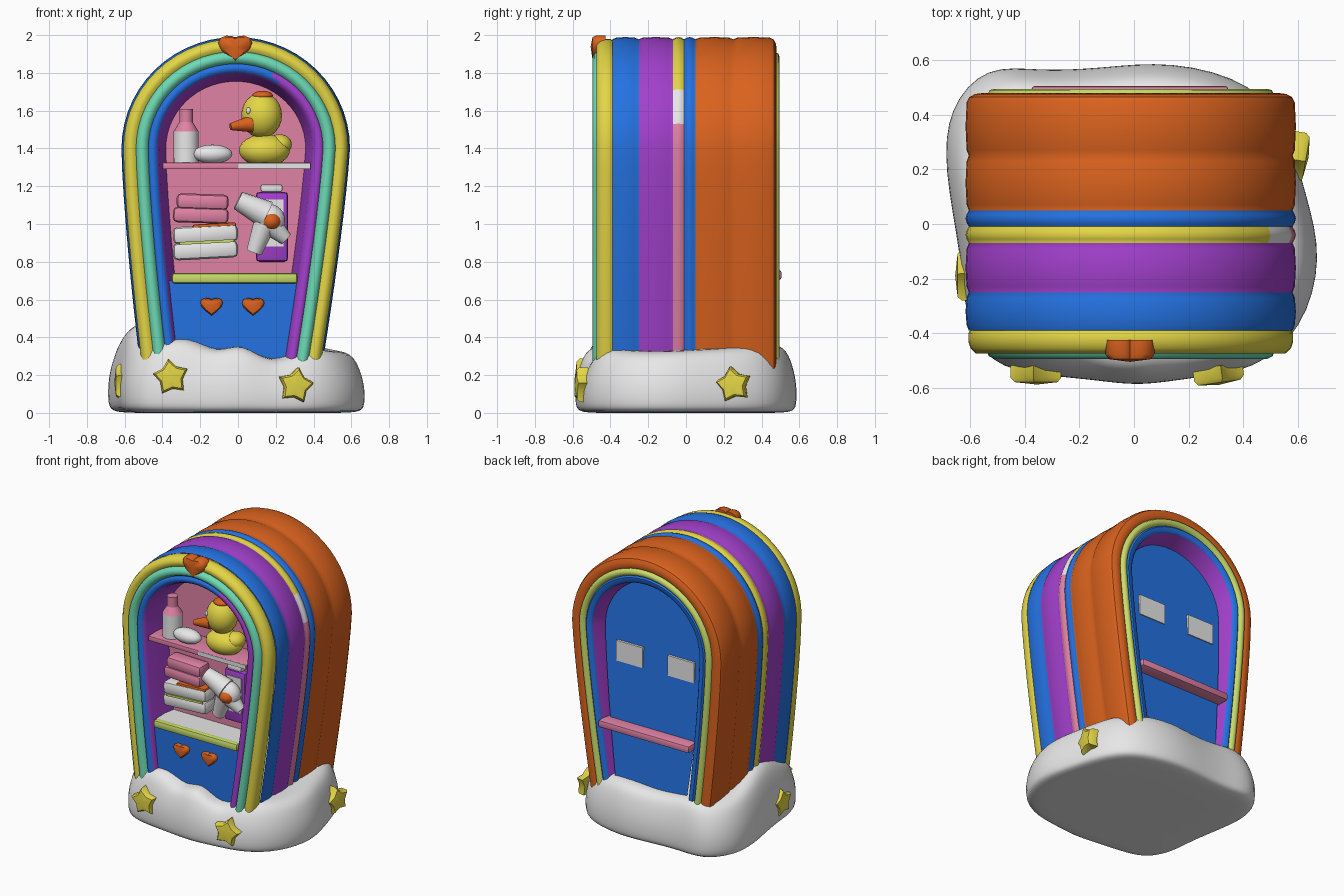
import bpy, bmesh, math
from mathutils import Vector, Matrix

cube = bpy.data.objects.get("Cube")
if cube:
    bpy.data.objects.remove(cube, do_unlink=True)


# Materials
def material(name, *rgb):
    lin = [((c / 255 + 0.055) / 1.055) ** 2.4 for c in rgb] + [1]
    m = bpy.data.materials.new(name)
    m.use_nodes = True
    m.diffuse_color = lin
    m.node_tree.nodes["Principled BSDF"].inputs["Base Color"].default_value = lin
    return m


yellow = material("yellow", 228, 214, 70)
orange = material("orange", 218, 98, 30)
blue = material("blue", 36, 114, 226)
purple = material("purple", 162, 64, 204)
teal = material("teal", 108, 218, 180)
pink = material("pink", 224, 130, 164)
white = material("white", 232, 232, 232)
lime = material("lime", 200, 220, 105)


def finish(name, bm, mats, angle=40):
    bmesh.ops.recalc_face_normals(bm, faces=bm.faces)
    me = bpy.data.meshes.new(name)
    bm.to_mesh(me)
    bm.free()
    ob = bpy.data.objects.new(name, me)
    bpy.context.collection.objects.link(ob)
    for m in mats:
        me.materials.append(m)
    bpy.ops.object.select_all(action="DESELECT")
    ob.select_set(True)
    bpy.context.view_layer.objects.active = ob
    bpy.ops.object.shade_smooth_by_angle(angle=math.radians(angle))
    return ob


def box(name, mat, x, y, z, bevel=0.01, taper=1.0, tilt=0):
    """Box from (min, max) ranges; taper narrows the bottom."""
    bm = bmesh.new()
    bmesh.ops.create_cube(bm, size=1)
    size = Vector((x[1] - x[0], y[1] - y[0], z[1] - z[0]))
    mid = Vector((sum(x), sum(y), sum(z))) / 2
    for v in bm.verts:
        if v.co.z < 0:
            v.co.x *= taper
        v.co = v.co * size
    if bevel:
        bmesh.ops.bevel(bm, geom=bm.edges[:], offset=bevel, segments=2, profile=0.5, affect="EDGES")
    bm.transform(Matrix.Translation(mid) @ Matrix.Rotation(math.radians(tilt), 4, "Y"))
    return finish(name, bm, [mat])


def blob(name, mat, loc, radii):
    bm = bmesh.new()
    bmesh.ops.create_uvsphere(bm, u_segments=20, v_segments=12, radius=1)
    bm.transform(Matrix.Translation(loc) @ Matrix.Diagonal((*radii, 1)))
    return finish(name, bm, [mat], 60)


def rod(name, mat, a, b, r1, r2):
    a, b = Vector(a), Vector(b)
    bm = bmesh.new()
    bmesh.ops.create_cone(bm, cap_ends=True, segments=16, radius1=r1, radius2=r2, depth=(b - a).length)
    turn = (b - a).to_track_quat("Z", "Y").to_matrix().to_4x4()
    bm.transform(Matrix.Translation((a + b) / 2) @ turn)
    return finish(name, bm, [mat])


def puff(name, mat, outline, loc, depth, turn=0, spin=0):
    """Cushioned flat shape facing -y, then turned about z."""
    bm = bmesh.new()
    rings = [[bm.verts.new((x * s, y * s, d * depth)) for x, y in outline]
             for s, d in ((1, -1), (1, 0.3), (0.85, 0.75))]
    for r0, r1 in zip(rings, rings[1:]):
        for i in range(len(outline)):
            j = (i + 1) % len(outline)
            bm.faces.new((r0[i], r0[j], r1[j], r1[i]))
    tip = bm.verts.new((0, 0, depth))
    for i in range(len(outline)):
        bm.faces.new((rings[-1][i], rings[-1][(i + 1) % len(outline)], tip))
    bm.faces.new(rings[0])
    bm.transform(Matrix.Translation(loc) @ Matrix.Rotation(math.radians(turn), 4, "Z")
                 @ Matrix.Rotation(math.pi / 2, 4, "X") @ Matrix.Rotation(math.radians(spin), 4, "Z"))
    return finish(name, bm, [mat], 50)


# Arch outline: leaning legs under a half ellipse, inset by d
CX, SPRING, BASE = -0.012, 1.4, 0.2


def arch(d):
    leg = []
    for i in range(10):
        z = BASE + (SPRING - BASE) * i / 10
        leg.append((0.605 - 0.13 * ((SPRING - z) / 1.2) ** 1.3 - d, z))
    top = [((0.605 - d) * math.cos(a), SPRING + (0.59 - d) * math.sin(a))
           for a in (math.pi * k / 28 for k in range(29))]
    pts = leg + top + [(-x, z) for x, z in reversed(leg)]
    return [(x + CX - 0.021 * max(0, SPRING - z), z) for x, z in pts]


def sweep(name, profile, mats, rule=None):
    """Sweep (y, inset, material) stations along the arch."""
    bm = bmesh.new()
    rows = [[bm.verts.new((x, y, z)) for x, z in arch(d)] for y, d, m in profile]
    for r0, r1, p in zip(rows, rows[1:], profile):
        for i in range(len(r0) - 1):
            f = bm.faces.new((r0[i], r0[i + 1], r1[i + 1], r1[i]))
            c = f.calc_center_median()
            m = rule(p[2], c) if rule else p[2]
            f.material_index = mats.index(m)
    return finish(name, bm, mats, 50)


# Hood: one rounded band per colour
bands = [(-0.39, -0.25, blue), (-0.25, -0.07, purple), (-0.07, -0.01, yellow),
         (-0.01, 0.05, blue), (0.05, 0.25, orange), (0.25, 0.465, orange)]
profile = []
for y0, y1, m in bands:
    e = min(0.02, (y1 - y0) / 4)
    profile += [(y0, 0.012, m), (y0 + e, 0.004, m), ((y0 + y1) / 2, 0, m), (y1 - e, 0.004, m)]
profile.append((0.465, 0.014, orange))


def band_rule(m, c):
    if m == yellow and c.x > 0.3 and c.z < 1.72:
        return pink if c.z < 1.5 else white
    return m


sweep("hood_bands", profile, [blue, purple, yellow, orange, pink, white], band_rule)

# Front rim: yellow, teal and blue tubes, then the purple reveal
front = [(-0.385, 0.02, yellow), (-0.40, 0.01, yellow), (-0.43, 0.01, yellow), (-0.455, 0.018, yellow),
         (-0.474, 0.038, yellow), (-0.474, 0.06, yellow), (-0.462, 0.077, teal),
         (-0.484, 0.085, teal), (-0.495, 0.107, teal), (-0.486, 0.13, teal), (-0.465, 0.142, blue),
         (-0.476, 0.15, blue), (-0.478, 0.17, blue), (-0.465, 0.188, purple),
         (-0.44, 0.2, purple), (-0.25, 0.235, purple)]
sweep("front_rim", front, [yellow, teal, blue, purple],
      lambda m, c: purple if m == blue and c.x > 0.2 else m)

# Back rim: orange shoulder, lime and blue tubes, then the purple reveal
back = [(0.465, 0.014, orange), (0.476, 0.035, orange), (0.48, 0.065, orange), (0.472, 0.08, lime),
        (0.49, 0.088, lime), (0.495, 0.105, lime), (0.488, 0.122, lime), (0.475, 0.13, blue),
        (0.485, 0.14, blue), (0.482, 0.17, blue), (0.47, 0.18, purple), (0.32, 0.215, purple)]
sweep("back_rim", back, [orange, lime, blue, purple])

# Inner walls; the back one leans inward toward the top
for name, y, lean, d, m in (("front_wall", -0.25, 0, 0.235, pink), ("back_wall", 0.455, 0.07, 0.212, blue)):
    bm = bmesh.new()
    bm.faces.new([bm.verts.new((x, y - lean * (z - BASE), z)) for x, z in arch(d)])
    finish(name, bm, [m])

# Counter, shelves and panels
box("counter_panel", blue, (-0.385, 0.335), (-0.43, -0.24), (0.2, 0.7), 0, 0.8)
box("counter_edge", lime, (-0.35, 0.315), (-0.465, -0.42), (0.685, 0.74), 0.015)
box("counter_top", white, (-0.35, 0.315), (-0.43, -0.24), (0.69, 0.737), 0)
box("front_shelf", pink, (-0.4, 0.385), (-0.45, -0.24), (1.29, 1.325), 0.006)
box("shelf_edge", white, (0.0, 0.38), (-0.455, -0.448), (1.293, 1.323), 0)
box("back_shelf", pink, (-0.375, 0.345), (0.36, 0.505), (0.705, 0.755), 0.01)
for side, x in (("left", 0.175), ("right", -0.235)):
    box("back_plate_" + side, white, (x - 0.105, x + 0.105), (0.36, 0.395), (1.16, 1.305), 0)

# Hearts and stars
heart = []
for k in range(20):
    t = math.tau * k / 20
    heart.append((math.sin(t) ** 3, (13 * math.cos(t) - 3.5 * math.cos(2 * t) - 1.5 * math.cos(3 * t)) / 16))
star = [((1 if k % 2 == 0 else 0.64) * math.sin(math.pi * k / 5),
         (1 if k % 2 == 0 else 0.64) * math.cos(math.pi * k / 5)) for k in range(10)]


def scaled(pts, s):
    return [(x * s, y * s) for x, y in pts]


puff("crest_heart", orange, scaled(heart, 0.09), (-0.015, -0.465, 1.94), 0.04)
for side, x in (("left", 0.08), ("right", -0.14)):
    puff("door_heart_" + side, orange, scaled(heart, 0.06), (x, -0.435, 0.57), 0.03)
for name, loc, turn, spin in (("front_star_right", (-0.355, -0.553, 0.19), 0, 8),
                              ("front_star_left", (0.305, -0.555, 0.145), 8, -10),
                              ("side_star_left", (0.605, 0.25, 0.15), 80, 10),
                              ("side_star_right", (-0.62, -0.19, 0.16), -90, 5)):
    puff(name, yellow, scaled(star, 0.098), loc, 0.035, turn, spin)

# Cloud base: (x, y, top height) outline lofted and subdivided
outline = [(0.68, -0.12, 0.32), (0.62, 0.1, 0.33), (0.56, 0.32, 0.34), (0.44, 0.51, 0.36),
           (0.13, 0.59, 0.36), (-0.12, 0.56, 0.34), (-0.34, 0.55, 0.36), (-0.53, 0.575, 0.37),
           (-0.67, 0.42, 0.36), (-0.685, 0.2, 0.4), (-0.62, -0.12, 0.5), (-0.61, -0.34, 0.38),
           (-0.52, -0.51, 0.36), (-0.33, -0.545, 0.41), (-0.14, -0.56, 0.3), (0.02, -0.585, 0.38),
           (0.22, -0.55, 0.24), (0.43, -0.53, 0.35), (0.61, -0.38, 0.32)]
bm = bmesh.new()
rings = []
for s, h in ((0.7, 0), (0.98, 0), (1.02, 0.1), (1.02, 0.45), (0.97, 0.78), (0.89, 1.04), (0.65, 1.0)):
    rings.append([bm.verts.new((x * s, y * s, z * h)) for x, y, z in outline])
n = len(outline)
for r0, r1 in zip(rings, rings[1:]):
    for i in range(n):
        bm.faces.new((r0[i], r0[(i + 1) % n], r1[(i + 1) % n], r1[i]))
bm.faces.new(rings[0])
bm.faces.new(rings[-1])
cloud = finish("cloud_base", bm, [white], 180)
cloud.modifiers.new("round", "SUBSURF").levels = 2
cloud.modifiers["round"].render_levels = 2

# Upper shelf: bottle, soap and toy duck
rod("bottle_body", white, (-0.275, -0.35, 1.32), (-0.275, -0.35, 1.49), 0.068, 0.066)
rod("bottle_shoulder", pink, (-0.275, -0.35, 1.49), (-0.275, -0.35, 1.54), 0.066, 0.035)
rod("bottle_neck", pink, (-0.275, -0.35, 1.54), (-0.275, -0.35, 1.61), 0.036, 0.036)
blob("soap", white, (-0.135, -0.38, 1.37), (0.105, 0.06, 0.05))
blob("duck_body", yellow, (0.14, -0.35, 1.39), (0.135, 0.1, 0.085))
blob("duck_tail", yellow, (0.22, -0.34, 1.42), (0.065, 0.07, 0.055))
blob("duck_head", yellow, (0.125, -0.36, 1.575), (0.108, 0.1, 0.12))
rod("duck_beak", orange, (0.07, -0.41, 1.53), (-0.04, -0.44, 1.515), 0.045, 0.018)
blob("duck_crown", orange, (0.13, -0.37, 1.68), (0.055, 0.05, 0.025))
blob("duck_eye", white, (0.055, -0.435, 1.60), (0.012, 0.01, 0.018))

# Lower niche: folded towels, purple bottle and hair dryer
for i in range(2):
    z = 1.005 + 0.072 * i
    box("pink_towel", pink, (-0.345 + 0.02 * i, -0.05), (-0.36, -0.24), (z, z + 0.082), 0.025, 1, 2)
    z = 0.815 + 0.085 * i
    box("white_towel", white, (-0.345, 0.0), (-0.37, -0.24), (z, z + 0.092), 0.028, 1, -3)
box("towel_stripe", lime, (-0.31, -0.02), (-0.374, -0.366), (0.897, 0.912), 0, 1, -3)
box("orange_towel", orange, (-0.24, -0.01), (-0.36, -0.24), (0.978, 1.003), 0.01, 1, -3)
box("purple_bottle", purple, (0.095, 0.265), (-0.3, -0.24), (0.8, 1.17), 0.02)
box("purple_bottle_label", white, (0.125, 0.24), (-0.306, -0.298), (0.88, 1.13), 0)
box("purple_bottle_cap", white, (0.12, 0.235), (-0.3, -0.24), (1.17, 1.21), 0.01)
rod("dryer_barrel", white, (0.0, -0.36, 1.125), (0.15, -0.35, 1.05), 0.05, 0.075)
blob("dryer_back", white, (0.165, -0.34, 1.02), (0.085, 0.07, 0.085))
blob("dryer_motor", orange, (0.175, -0.365, 1.015), (0.055, 0.06, 0.05))
rod("dryer_handle", white, (0.14, -0.35, 1.0), (0.085, -0.34, 0.85), 0.06, 0.042)
rod("dryer_cord", white, (0.18, -0.34, 0.99), (0.255, -0.33, 0.92), 0.06, 0.035)
